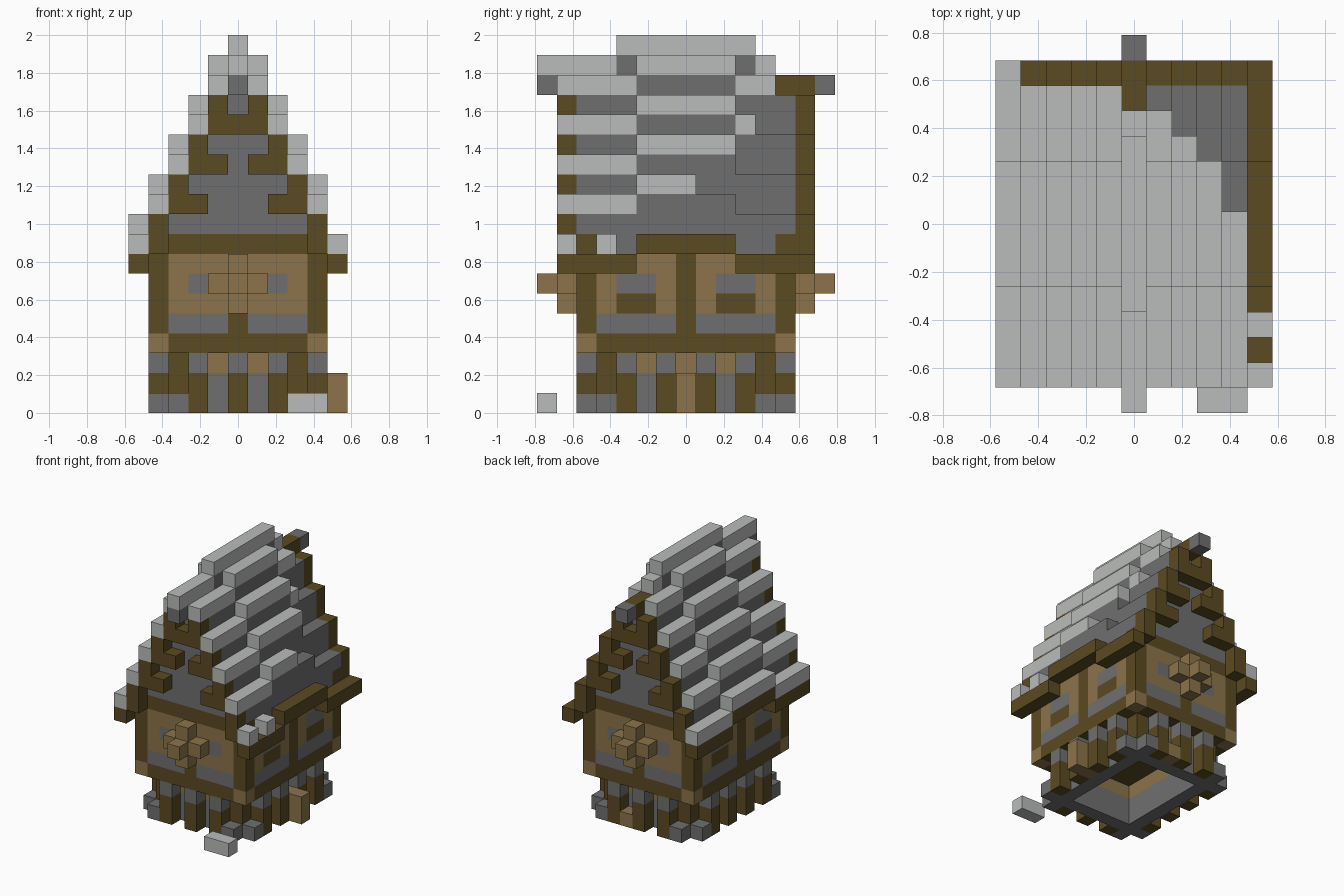
import bpy
import bmesh
from mathutils import Vector

cube = bpy.data.objects.get("Cube")
if cube:
    bpy.data.objects.remove(cube, do_unlink=True)

U = 2 / 19  # size of one building block


def material(name, r, g, b):
    m = bpy.data.materials.new(name)
    m.use_nodes = True
    m.diffuse_color = (r, g, b, 1)
    bsdf = next(n for n in m.node_tree.nodes if n.type == 'BSDF_PRINCIPLED')
    bsdf.inputs["Base Color"].default_value = (r, g, b, 1)
    bsdf.inputs["Roughness"].default_value = 0.9
    return m


timber = material("dark timber", 0.105, 0.069, 0.016)
plaster = material("tan plaster", 0.262, 0.174, 0.069)
stone = material("grey stone", 0.159, 0.159, 0.159)
snow = material("pale snow", 0.49, 0.505, 0.495)

grid = {}   # block position -> part name
looks = {}  # part name -> material


def fill(part, mat, xs, ys, zs, mx=False, my=False):
    """Fill an inclusive range of blocks, optionally mirrored in x and y."""
    looks[part] = mat
    span = lambda r: range(r[0], r[1] + 1) if isinstance(r, tuple) else (r,)
    for x in span(xs):
        for y in span(ys):
            for z in span(zs):
                for sx in ((1, -1) if mx else (1,)):
                    for sy in ((1, -1) if my else (1,)):
                        grid[x * sx, y * sy, z] = part


# Stone base: hollow ring of walls with a plaster band on top
for x in range(-3, 4):
    for y in range(-4, 5):
        if abs(x) == 3 or abs(y) == 4:
            fill("base_wall", stone, x, y, (0, 1))
            fill("base_band", plaster, x, y, 2)
fill("base_corner_post", timber, 3, 4, (1, 2), True, True)
fill("corner_stone", stone, 3, 5, 0, True, True)
fill("corner_stone", stone, 4, 4, 0, True, True)

# Posts carrying the overhanging storey, with stone caps
for x in (0, 2):
    fill("base_post", timber, x, 5, (0, 1), True, True)
    fill("post_cap", stone, x, 5, 2, True, True)
for y in (1, 3):
    fill("base_post", timber, 4, y, (0, 1), True, True)
    fill("post_cap", stone, 4, y, 2, True, True)

# Upper storey with timber frame
fill("upper_wall", plaster, (-4, 4), (-5, 5), (4, 7))
fill("floor_beam", timber, (-4, 4), (-5, 5), 3)
fill("floor_corner", plaster, 4, 5, 3, True, True)
fill("wall_panel", stone, (-3, 3), 5, 4, my=True)
fill("wall_panel", stone, 4, (-4, 4), 4, True)
fill("corner_post", timber, 4, 5, (4, 7), True, True)
fill("middle_post", timber, 0, 5, 4, my=True)
fill("middle_post", timber, 4, 0, (3, 7), True)
fill("top_beam", timber, (-4, 4), (-5, 5), 8)

# Windows and sills
fill("end_window", stone, 2, 5, 6, True, True)
fill("side_window", stone, 4, (2, 3), 6, True, True)
fill("window_sill", timber, 4, (2, 3), 5, True, True)

# Cross shaped ornament on both ends
fill("ornament", plaster, (-1, 1), 6, 6, my=True)
fill("ornament", plaster, 0, (6, 6), (5, 7), my=True)
fill("ornament", plaster, 0, 7, 6, my=True)

# Stepped roof: the middle stretch is raised by one block
for x in range(1, 5):
    low = 16 - 2 * x
    fill("gable", stone, x - 1, (0, 5), (9, low + 1), True, True)
    fill("roof", stone, x, (0, 5), (low, low + 1), True, True)
    fill("roof", stone, x, (0, 2), low + 2, True, True)
    fill("rafter", timber, x, 6, (low, low + 1), True, True)
    if x < 4:
        fill("rafter_bracket", timber, x - 1, 6, low, True, True)
fill("top_beam", timber, (-4, 4), 5, 8, my=True)
fill("eave", timber, 5, (3, 6), 7, True, True)
fill("eave", timber, 5, (0, 2), 8, True, True)

# Ridge beam
fill("ridge", stone, 0, (-7, 7), 16)
fill("ridge_end", timber, 0, (5, 6), 16, my=True)
fill("ridge", stone, 0, (-3, 3), 17)


def snow_row(x, first, last):
    """Lay snow along one roof step, following the raised middle."""
    top = 18 - 2 * abs(x)
    if x == 0:
        top = 17
    raised = 3 if x == 0 else 2
    for y in range(first, last + 1):
        fill("roof_snow", snow, x, y, top + (abs(y) <= raised))


# Snow: full on one slope, partly melted on the other
for x in range(1, 5):
    snow_row(-x, -6, 5)
    snow_row(x, -6, (4, 3, 2, 0)[x - 1])
snow_row(-5, -6, 6)
snow_row(0, -7, 4)
snow_row(5, -6, -6)
snow_row(5, -4, -4)

# Loose pieces on the ground
fill("fallen_snow", snow, (3, 4), -7, 0)
fill("side_chest", plaster, (4, 5), 0, (0, 1))
fill("back_crate", plaster, 1, 5, 0)

# Turn each part into a mesh of its exposed block faces
AXES = [Vector(a) for a in ((1, 0, 0), (0, 1, 0), (0, 0, 1))]
for part, mat in looks.items():
    bm = bmesh.new()
    for cell in [c for c, p in grid.items() if p == part]:
        centre = Vector(cell) + AXES[2] / 2
        for a in range(3):
            for s in (1, -1):
                n = AXES[a] * s
                if tuple(int(v) for v in Vector(cell) + n) in grid:
                    continue
                p, q = AXES[(a + 1) % 3] / 2, AXES[(a + 2) % 3] / 2 * s
                corners = (-p - q, p - q, p + q, -p + q)
                bm.faces.new([bm.verts.new((centre + n / 2 + c) * U)
                              for c in corners])
    bmesh.ops.remove_doubles(bm, verts=bm.verts, dist=U / 100)
    if not bm.faces:
        bm.free()
        continue
    mesh = bpy.data.meshes.new(part)
    bm.to_mesh(mesh)
    bm.free()
    mesh.materials.append(mat)
    bpy.context.collection.objects.link(bpy.data.objects.new(part, mesh))
